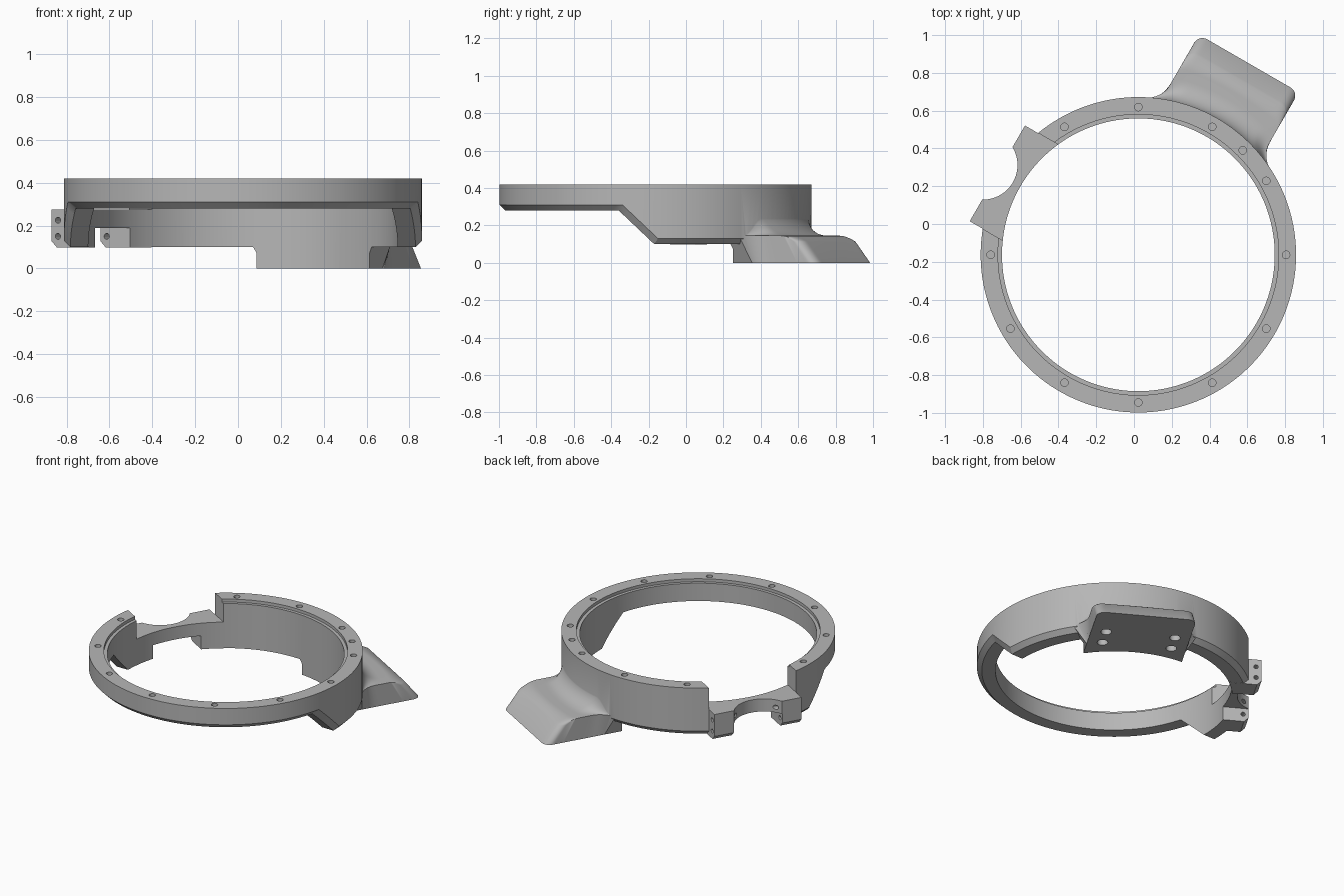
import bpy, bmesh
from math import sin, cos, asin, pi, sqrt, radians
from mathutils import Matrix

if "Cube" in bpy.data.objects:
    bpy.data.objects.remove(bpy.data.objects["Cube"])

CX, CY, R_OUT, R_IN, TOP = 0.023, -0.163, 0.835, 0.722, 0.42

grey = bpy.data.materials.new("plain grey")
grey.use_nodes = True
grey.diffuse_color = (0.47, 0.47, 0.47, 1)
grey.node_tree.nodes["Principled BSDF"].inputs["Base Color"].default_value = (0.47, 0.47, 0.47, 1)


def frame(azimuth):
    """Local frame at the ring centre: x tangential, y pointing outward."""
    return Matrix.Translation((CX, CY, 0)) @ Matrix.Rotation(radians(azimuth - 90), 4, 'Z')


def make(name, bm):
    bmesh.ops.recalc_face_normals(bm, faces=bm.faces)
    mesh = bpy.data.meshes.new(name)
    bm.to_mesh(mesh)
    bm.free()
    mesh.materials.append(grey)
    ob = bpy.data.objects.new(name, mesh)
    bpy.context.collection.objects.link(ob)
    return ob


def add_box(bm, x, y, z, m):
    size = Matrix.Diagonal((x[1] - x[0], y[1] - y[0], z[1] - z[0], 1))
    mid = Matrix.Translation([(a + b) / 2 for a, b in (x, y, z)])
    return bmesh.ops.create_cube(bm, size=1, matrix=m @ mid @ size)


def add_cyl(bm, r, depth, m, segs=20):
    bmesh.ops.create_cone(bm, cap_ends=True, segments=segs, radius1=r, radius2=r,
                          depth=depth, matrix=m)


def combine(target, other, op):
    mod = target.modifiers.new(op, 'BOOLEAN')
    mod.operation, mod.solver, mod.object = op, 'EXACT', other
    other.hide_render = True
    bpy.context.view_layer.objects.active = target
    bpy.ops.object.modifier_apply(modifier=mod.name)
    bpy.data.objects.remove(other)


# Ring: loft of closed loops, low at the back and stepping up by a ramp to the front
def loop(r, low, high, y_shift):
    a = asin((-0.36 + y_shift - CY) / r)
    b = asin((-0.17 + y_shift - CY) / r)
    spans = [(b, pi - b, low, low, 72), (pi - b, pi - a, low, high, 6),
             (pi - a, 2 * pi + a, high, high, 64), (2 * pi + a, 2 * pi + b, high, low, 6)]
    pts = []
    for t0, t1, z0, z1, n in spans:
        for i in range(n):
            f = i / n
            t = t0 + (t1 - t0) * f
            z = z0 + (z1 - z0) * (CY + r * sin(t) - CY - r * sin(t0)) / (r * (sin(t1) - sin(t0))) \
                if z0 != z1 else z0
            pts.append((CX + r * cos(t), CY + r * sin(t), z))
    return pts


bm = bmesh.new()
loops = [loop(0.66, TOP, TOP, 0), loop(R_OUT, TOP, TOP, 0.02), loop(R_OUT, 0.13, 0.31, 0.02),
         loop(R_OUT - 0.03, 0.1, 0.28, 0), loop(0.66, 0.1, 0.28, 0)]
rows = [[bm.verts.new(p) for p in pts] for pts in loops]
for k, row in enumerate(rows):
    nxt = rows[(k + 1) % len(rows)]
    for i in range(len(row)):
        j = (i + 1) % len(row)
        bm.faces.new((row[i], row[j], nxt[j], nxt[i]))
ring = make("mounting_ring", bm)

# Clamp flange: straight block with a chamfered lower outer edge
clamp = frame(150)
bm = bmesh.new()
section = [(0.6, 0.099), (0.834, 0.099), (0.862, 0.128), (0.862, 0.285), (0.6, 0.285)]
face = bm.faces.new([bm.verts.new(clamp @ Matrix.Translation((-0.2925, y, z)).to_translation())
                     for y, z in section])
ext = bmesh.ops.extrude_face_region(bm, geom=[face])
step = clamp.to_3x3() @ Matrix.Translation((0.585, 0, 0)).to_translation()
bmesh.ops.translate(bm, vec=step, verts=[g for g in ext["geom"] if isinstance(g, bmesh.types.BMVert)])
combine(ring, make("clamp_flange", bm), 'UNION')

# Foot: sheet of rows blending out of the ring, with a sloped rounded outer end
foot = frame(60)
HALF, PLATE, FILLET = 0.305, 0.145, 0.12


def foot_rows():
    yield 0.62, 0, 0.27, 0
    for i in range(11):                      # concave fillet leaving the ring
        d = FILLET * (1 - cos(pi / 2 * i / 10))
        h = FILLET * (1 - sin(pi / 2 * i / 10))
        side = max(0, 0.08 - d)
        yield R_OUT - 0.004, d, PLATE + h, 0.08 - sqrt(0.0064 - side * side)
    for i in range(9):                       # rounded outer shoulder
        t = pi / 4 * i / 8
        yield R_OUT, 0.165 + 0.08 * i / 8, PLATE - 0.11 * (1 - cos(t)), 0


bm = bmesh.new()
S = [sin(pi / 2 * (i / 18 - 1)) for i in range(37)]
tops, bottoms = [], []
for radius, d, z, flare in foot_rows():
    top, bottom = [], []
    for s in S:
        w, wide = HALF * s, (HALF + flare) * s
        over = max(0, abs(w) - HALF + 0.05)
        cut = 0.05 - sqrt(max(0, 0.0025 - over * over))
        k = d / 0.245
        e = min(1, max(0, (abs(s) - 0.7) / 0.3))
        zt = z - max(0, z - PLATE) * e * e * (3 - 2 * e)
        arc_t, arc_b = sqrt(radius ** 2 - wide ** 2), sqrt(radius ** 2 - w ** 2)
        # the fillet follows the ring, the far end is straight
        vt = arc_t + d + k * k * (1.08 - cut - arc_t - 0.245)
        vb = arc_b + k * (1.17 - cut - arc_b)
        top.append(bm.verts.new(foot @ Matrix.Translation((wide, vt, zt)).to_translation()))
        bottom.append(bm.verts.new(foot @ Matrix.Translation((w, vb, 0)).to_translation()))
    tops.append(top)
    bottoms.append(bottom)
for grid in (tops, bottoms):
    for a, b in zip(grid, grid[1:]):
        for i in range(len(S) - 1):
            bm.faces.new((a[i], a[i + 1], b[i + 1], b[i]))
for j in (0, -1):                            # inner and outer ends
    for i in range(len(S) - 1):
        bm.faces.new((tops[j][i], tops[j][i + 1], bottoms[j][i + 1], bottoms[j][i]))
for j in range(len(tops) - 1):               # two flanks
    for i in (0, -1):
        bm.faces.new((tops[j][i], tops[j + 1][i], bottoms[j + 1][i], bottoms[j][i]))
combine(ring, make("foot", bm), 'UNION')

# Bore, and a shallow seat around its upper edge
for name, r, z, depth in (("bore", R_IN, 0.2, 1.0), ("seat", R_IN + 0.021, TOP, 0.04)):
    bm = bmesh.new()
    add_cyl(bm, r, depth, Matrix.Translation((CX, CY, z)), 160)
    combine(ring, make(name, bm), 'DIFFERENCE')

# Notch above the flange, opening beneath it, and the round relief
for name, half, z in (("notch", 0.293, (0.275, 0.6)), ("opening", 0.163, (-0.1, 0.19))):
    bm = bmesh.new()
    add_box(bm, (-half, half), (0.5, 1.1), z, clamp)
    combine(ring, make(name, bm), 'DIFFERENCE')
bm = bmesh.new()
add_cyl(bm, 0.183, 1, clamp @ Matrix.Translation((0, 0.95, 0.2)), 64)
combine(ring, make("relief", bm), 'DIFFERENCE')

# Screw holes in the ring, the foot and the clamp tabs
bm = bmesh.new()
for angle in [a for a in range(0, 360, 30) if a != 150] + [45]:
    add_cyl(bm, 0.02, 0.16, frame(angle) @ Matrix.Translation((0, 0.782, TOP)))
for w in (-0.213, 0.213):
    for v in (0.805, 0.935):
        add_cyl(bm, 0.033, 0.14, foot @ Matrix.Translation((w, v, 0)))
for z in (0.15, 0.225):
    add_cyl(bm, 0.014, 0.8, clamp @ Matrix.Translation((0, 0.828, z)) @ Matrix.Rotation(pi / 2, 4, 'Y'))
combine(ring, make("screw_holes", bm), 'DIFFERENCE')

# Smooth curved walls, crisp edges
bpy.ops.object.select_all(action='DESELECT')
ring.select_set(True)
bpy.context.view_layer.objects.active = ring
bpy.ops.object.shade_smooth_by_angle(angle=radians(28))
